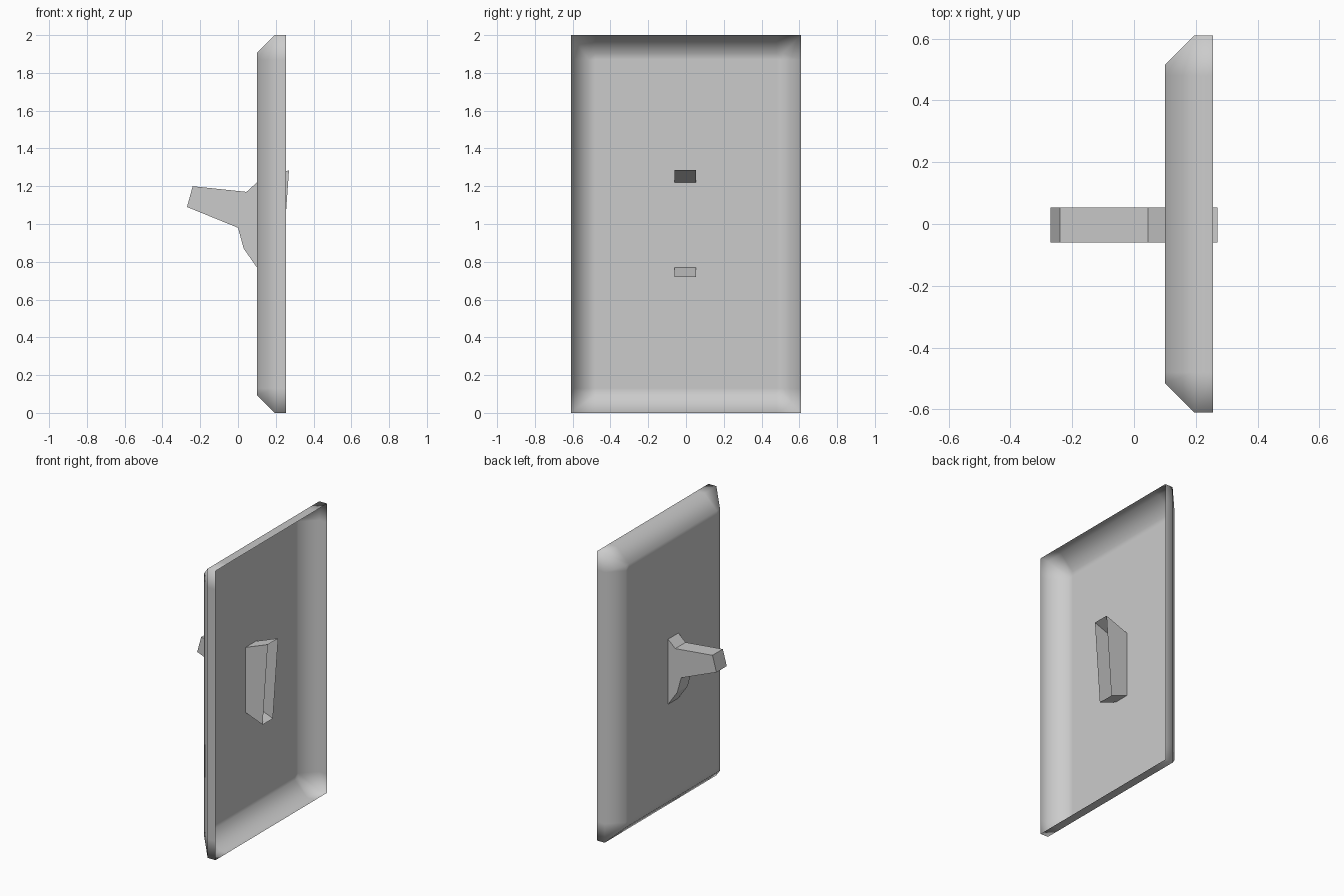
import bpy, bmesh

cube = bpy.data.objects.get("Cube")
if cube:
    bpy.data.objects.remove(cube, do_unlink=True)

grey = bpy.data.materials.new("plain grey")
grey.use_nodes = True
colour = (0.6, 0.6, 0.6, 1)
grey.diffuse_color = colour
grey.node_tree.nodes["Principled BSDF"].inputs["Base Color"].default_value = colour


def finish(bm, name, smooth):
    bmesh.ops.recalc_face_normals(bm, faces=bm.faces[:])
    for face in bm.faces:
        face.smooth = smooth
    mesh = bpy.data.meshes.new(name)
    bm.to_mesh(mesh)
    bm.free()
    mesh.materials.append(grey)
    obj = bpy.data.objects.new(name, mesh)
    bpy.context.collection.objects.link(obj)
    return obj


# Shield: thin rectangular tray, open towards +x, with soft sloped borders
HALF_Y, HALF_Z, MID_Z = 0.61, 1.0, 1.0
SUPPORT = 0.13  # distance of the support loops from the outer edge
RINGS = [(0.255, 0), (0.195, 0), (0.1, 0.095)]  # x, inset


def ring(bm, x, inset):
    """Per corner: the point before it, the corner, the point after it."""
    y, z = HALF_Y - inset, HALF_Z - inset
    sy, sz = HALF_Y - SUPPORT, HALF_Z - SUPPORT
    verts = []
    for a, b in ((1, 1), (-1, 1), (-1, -1), (1, -1)):
        trio = [(a * y, b * sz), (a * y, b * z), (a * sy, b * z)]
        if a * b < 0:
            trio.reverse()
        verts += [bm.verts.new((x, p, MID_Z + q)) for p, q in trio]
    return verts


bm = bmesh.new()
loops = [ring(bm, x, inset) for x, inset in RINGS]
for outer, inner in zip(loops, loops[1:]):
    for i in range(len(outer)):
        j = (i + 1) % len(outer)
        bm.faces.new((outer[i], outer[j], inner[j], inner[i]))

# Flat centre of the shield, with a narrow border that keeps it flat
edge = loops[-1]
centre = [bm.verts.new((edge[0].co.x, edge[k + 2 if k % 2 == 0 else k].co.y,
                        edge[k if k % 2 == 0 else k + 2].co.z))
          for k in (0, 3, 6, 9)]
for c in range(4):
    n = (c + 1) % 4
    before, corner, after = edge[3 * c:3 * c + 3]
    bm.faces.new((before, corner, after, centre[c]))
    bm.faces.new((after, edge[3 * n], centre[n], centre[c]))
bm.faces.new(centre)
finish(bm, "shield_plate", True)

# Grip: side profile extruded across y, left open at its +x end
PROFILE = [(0.27, 1.285), (0.1, 1.22), (0.045, 1.17), (-0.24, 1.2),
           (-0.27, 1.09), (0, 0.98), (0.03, 0.87), (0.1, 0.77), (0.23, 0.72)]
bm = bmesh.new()
sides = [[bm.verts.new((x, y, z)) for x, z in PROFILE] for y in (-0.06, 0.053)]
for side in sides:
    bm.faces.new(side)
near, far = sides
for i in range(len(PROFILE) - 1):
    bm.faces.new((near[i], near[i + 1], far[i + 1], far[i]))
finish(bm, "grip", False)
